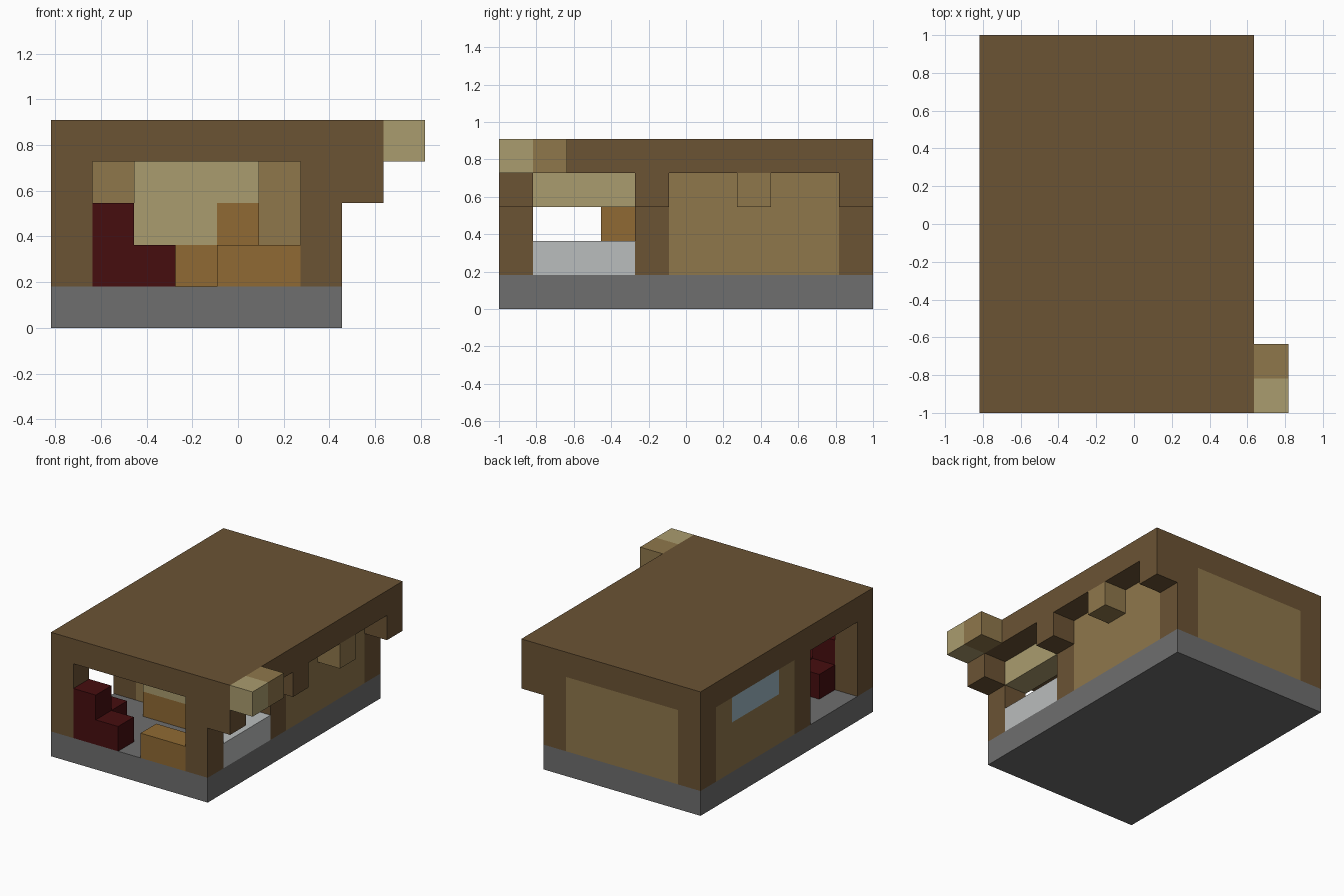
import bpy, bmesh
from mathutils import Vector

cube = bpy.data.objects.get("Cube")
if cube:
    bpy.data.objects.remove(cube, do_unlink=True)

U = 2 / 11                                  # one building block
ORIGIN = Vector((-4.5 * U, -5.5 * U, 0))


def material(name, hex_code):
    srgb = [int(hex_code[i:i + 2], 16) / 255 for i in (0, 2, 4)]
    lin = [c / 12.92 if c <= 0.04045 else ((c + 0.055) / 1.055) ** 2.4 for c in srgb]
    m = bpy.data.materials.new(name)
    m.use_nodes = True
    m.diffuse_color = (*lin, 1)
    m.node_tree.nodes["Principled BSDF"].inputs["Base Color"].default_value = (*lin, 1)
    return m


brown = material("dark_brown_wood", "6b5334")
tan = material("tan_wood", "8f774b")
pale = material("pale_wood", "aa9c6e")
orange = material("orange_wood", "906a33")
red = material("dark_red", "460d0f")
stone = material("grey_stone", "6e6e6e")
white = material("off_white", "babdbd")
glass = material("pale_blue_glass", "9cb7c3")


def block(name, start, size, mat):
    """Box placed and sized in whole blocks."""
    bm = bmesh.new()
    bmesh.ops.create_cube(bm, size=1)
    for v in bm.verts:
        corner = Vector(a + (c + 0.5) * s for a, c, s in zip(start, v.co, size))
        v.co = ORIGIN + corner * U
    mesh = bpy.data.meshes.new(name)
    bm.to_mesh(mesh)
    bm.free()
    mesh.materials.append(mat)
    obj = bpy.data.objects.new(name, mesh)
    bpy.context.collection.objects.link(obj)
    return obj


# Foundation and overhanging roof
block("foundation", (0, 0, 0), (7, 11, 1), stone)
block("roof", (0, 0, 4), (8, 11, 1), brown)

# Posts on both sides, with brackets under the overhang
for label, y in (("front", 0), ("middle", 4), ("back", 10)):
    for side, x in (("right", 0), ("left", 6)):
        block(f"{label}_{side}_post", (x, y, 1), (1, 1, 3), brown)
    block(f"{label}_bracket", (7, y, 3), (1, 1, 1), brown)
block("wall_lamp", (7, 7, 3), (1, 1, 1), tan)

# Wall panels
block("back_wall", (1, 10, 1), (5, 1, 3), tan)
block("partition_wall", (1, 4, 1), (5, 1, 3), tan)
block("left_wall", (6, 5, 1), (1, 5, 3), tan)
block("right_wall", (0, 5, 1), (1, 5, 2), tan)
for label, y in (("front", 5), ("back", 9)):
    block(f"window_{label}_jamb", (0, y, 3), (1, 1, 1), tan)
block("window", (0, 6, 3), (1, 3, 1), glass)

# Serving hatch on the left side
block("hatch_counter", (6, 1, 1), (1, 3, 1), white)
block("hatch_header", (6, 1, 3), (1, 3, 1), pale)

# Hanging sign
block("sign_front", (8, 0, 4), (1, 1, 1), pale)
block("sign_back", (8, 1, 4), (1, 1, 1), tan)

# Seating in the front corner
block("seat_back", (1, 0, 1), (1, 1, 2), red)
block("seat_left", (2, 0, 1), (1, 1, 1), red)
block("seat_rear", (1, 1, 1), (1, 1, 1), red)

# Front counter, and the cabinet against the partition
block("front_counter", (4, 0, 1), (2, 1, 1), orange)
block("cabinet_base", (2, 3, 1), (3, 1, 1), orange)
block("cabinet_box", (4, 3, 2), (1, 1, 1), orange)
block("cabinet_panel", (2, 3, 2), (2, 1, 1), pale)
block("cabinet_top", (2, 3, 3), (3, 1, 1), pale)
